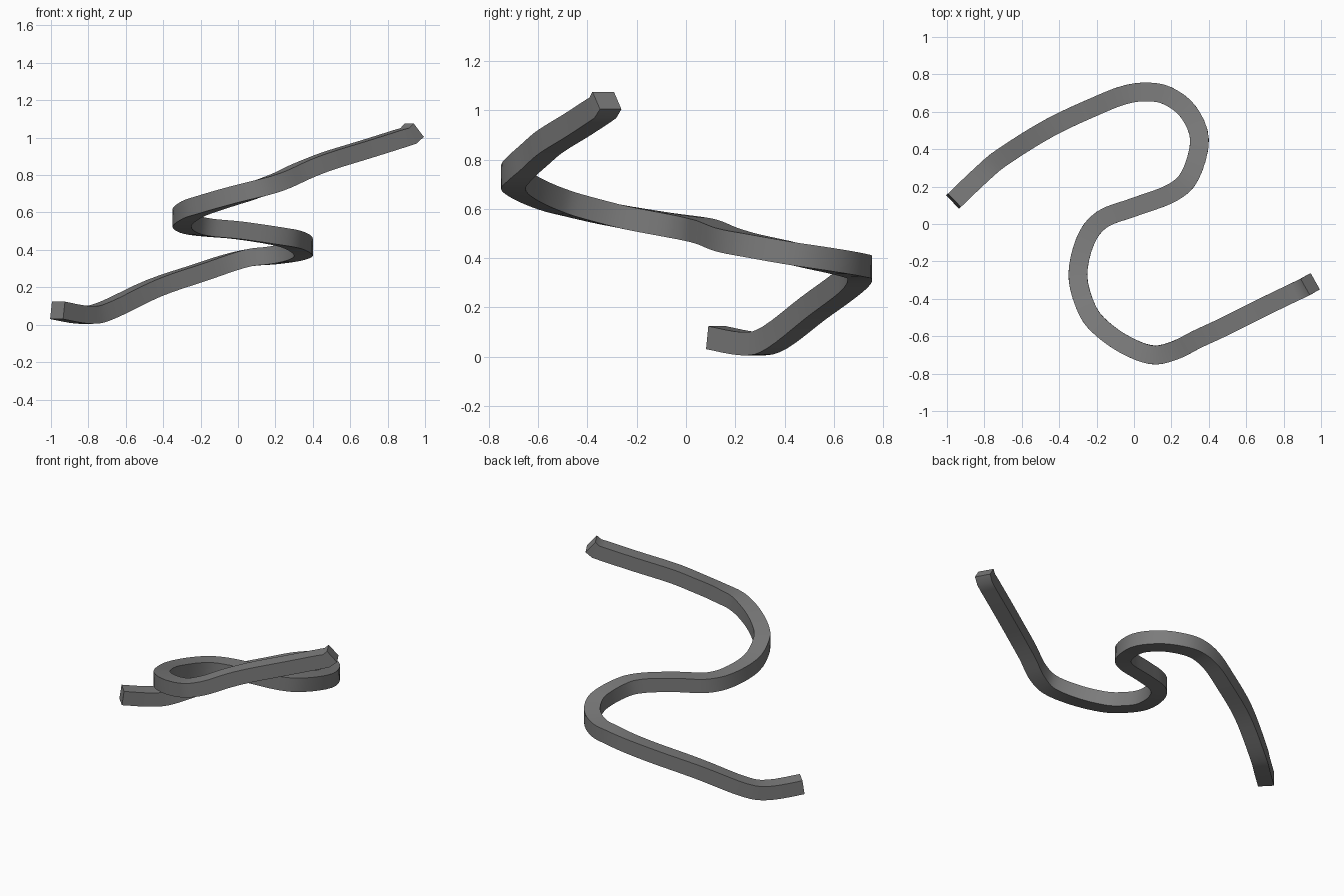
import bpy
import bmesh
from mathutils import Vector

HALF_WIDTH, HALF_HEIGHT = 0.05, 0.047
STEPS = 4

# Centre line of the winding bar, from the low end to the high end
PATH = [Vector(p) for p in (
    (-.965, .122, .077), (-.815, .265, .052), (-.7, .36, .077), (-.45, .515, .195),
    (-.2, .632, .28), (-.05, .69, .33), (.07, .706, .36), (.18, .685, .37),
    (.29, .6, .388), (.35, .45, .415), (.3, .26, .452), (.2, .165, .475),
    (0, .09, .505), (-.17, .025, .52), (-.26, -.09, .538), (-.3, -.28, .572),
    (-.25, -.46, .615), (-.17, -.56, .645), (-.04, -.65, .685), (.1, -.7, .725),
    (.22, -.675, .765), (.34, -.615, .82), (.48, -.55, .875), (.7, -.44, .943),
    (.912, -.338, 1.01), (.942, -.321, 1.04))]


def make_material(name, colour):
    material = bpy.data.materials.new(name)
    material.use_nodes = True
    material.diffuse_color = colour
    shader = next(n for n in material.node_tree.nodes if n.type == 'BSDF_PRINCIPLED')
    shader.inputs["Base Color"].default_value = colour
    return material


def smooth_path(points):
    """Sample a smooth curve through the points, keeping the last short kink straight."""
    samples = []
    last = len(points) - 1
    for i in range(last - 1):
        a, b, c = points[max(i - 1, 0)], points[i], points[i + 1]
        d = points[min(i + 2, last - 1)]
        for k in range(STEPS):
            t = k / STEPS
            samples.append(b + (c - a) * (t / 2)
                           + (a * 2 - b * 5 + c * 4 - d) * (t * t / 2)
                           + (b * 3 - a - c * 3 + d) * (t ** 3 / 2))
    return samples + points[-2:]


def sweep_bar(name, points, material):
    """Sweep an upright rectangular section along the points and cap both ends."""
    bm = bmesh.new()
    rings = []
    for i, point in enumerate(points):
        tangent = (points[min(i + 1, len(points) - 1)] - points[max(i - 1, 0)]).normalized()
        side = tangent.cross(Vector((0, 0, 1))).normalized()
        up = side.cross(tangent)
        rings.append([bm.verts.new(point + side * (s * HALF_WIDTH) + up * (u * HALF_HEIGHT))
                      for s, u in ((-1, -1), (1, -1), (1, 1), (-1, 1))])
    for ring, following in zip(rings, rings[1:]):
        for k in range(4):
            n = (k + 1) % 4
            bm.faces.new((ring[k], ring[n], following[n], following[k]))
    bm.faces.new(rings[0])
    bm.faces.new(rings[-1])
    bmesh.ops.recalc_face_normals(bm, faces=bm.faces)
    mesh = bpy.data.meshes.new(name)
    bm.to_mesh(mesh)
    bm.free()
    mesh.materials.append(material)
    bar = bpy.data.objects.new(name, mesh)
    bpy.context.collection.objects.link(bar)
    return bar


default_cube = bpy.data.objects.get("Cube")
if default_cube:
    bpy.data.objects.remove(default_cube, do_unlink=True)

# Winding square bar
grey = make_material("mid_grey", (0.2, 0.2, 0.2, 1))
bar = sweep_bar("winding_bar", smooth_path(PATH), grey)

# Smooth bends with crisp long edges
bpy.ops.object.select_all(action='DESELECT')
bar.select_set(True)
bpy.context.view_layer.objects.active = bar
bpy.ops.object.shade_smooth_by_angle()
